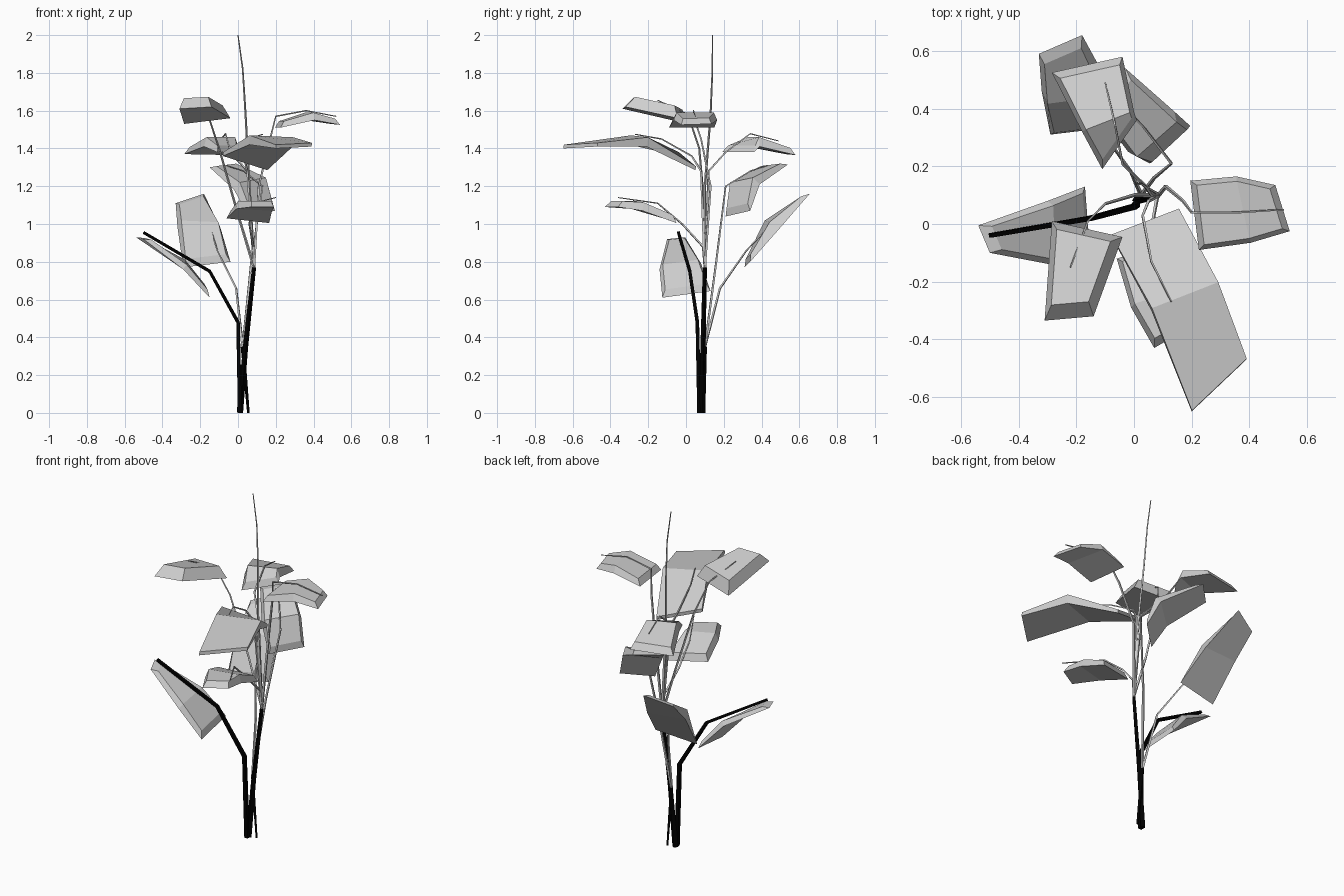
import bpy
import bmesh
from mathutils import Vector

cube = bpy.data.objects.get("Cube")
if cube:
    bpy.data.objects.remove(cube, do_unlink=True)


def make_material(name, value):
    mat = bpy.data.materials.new(name)
    mat.use_nodes = True
    colour = (value, value, value, 1)
    mat.diffuse_color = colour
    mat.node_tree.nodes["Principled BSDF"].inputs["Base Color"].default_value = colour
    return mat


pale_grey = make_material("pale grey", .62)
black = make_material("black", 0)


def leaf(name, ribs, inset=.2, lift=.04, end_lift=.8):
    """Folded slab: each rib is a (left, right) pair of rim points, inner rib first.
    The upper plate is the rim drawn inwards and raised along the leaf's normal."""
    ribs = [[Vector(p) for p in rib] for rib in ribs]
    first, last = ribs[0], ribs[-1]
    normal = (last[1] - first[0]).cross(last[0] - first[1]).normalized()
    if normal.z < 0:
        normal.negate()
    centre = sum((p for rib in ribs for p in rib), Vector()) / (2 * len(ribs))
    bm = bmesh.new()
    lower, upper = [], []
    for rib in ribs:
        is_end = rib is first or rib is last
        target = centre if is_end else (rib[0] + rib[1]) / 2
        raised = normal * lift * (end_lift if is_end else 1)
        lower.append([bm.verts.new(p) for p in rib])
        upper.append([bm.verts.new(p.lerp(target, inset) + raised) for p in rib])
    # Plates and side walls between neighbouring ribs
    for i in range(len(ribs) - 1):
        for layer in (lower, upper):
            bm.faces.new((*layer[i], *reversed(layer[i + 1])))
        for side in (0, 1):
            bm.faces.new((lower[i][side], lower[i + 1][side],
                          upper[i + 1][side], upper[i][side]))
    # End walls
    for i in (0, -1):
        bm.faces.new((*lower[i], *reversed(upper[i])))
    bmesh.ops.recalc_face_normals(bm, faces=bm.faces)
    mesh = bpy.data.meshes.new(name)
    bm.to_mesh(mesh)
    bm.free()
    mesh.materials.append(pale_grey)
    obj = bpy.data.objects.new(name, mesh)
    bpy.context.collection.objects.link(obj)


def stem(name, points, start, end, mat):
    """Four-sided tube through the points, tapering from start to end radius."""
    curve = bpy.data.curves.new(name, "CURVE")
    curve.dimensions = "3D"
    curve.bevel_depth = 1
    curve.bevel_resolution = 0
    curve.use_fill_caps = True
    spline = curve.splines.new("POLY")
    spline.points.add(len(points) - 1)
    for i, (point, co) in enumerate(zip(spline.points, points)):
        point.co = (*co, 1)
        point.radius = start + (end - start) * i / (len(points) - 1)
    curve.materials.append(mat)
    obj = bpy.data.objects.new(name, curve)
    bpy.context.collection.objects.link(obj)
    bpy.ops.object.select_all(action="DESELECT")
    obj.select_set(True)
    bpy.context.view_layer.objects.active = obj
    bpy.ops.object.convert(target="MESH")
    for face in obj.data.polygons:
        face.use_smooth = False


# Woody stems
fork = (.085, .1, .77)
split = (.025, .1, .35)
stem("trunk", [(.01, .085, 0), (.04, .09, .35), fork], .017, .011, black)
stem("side_branch", [(.01, .07, 0), (0, .06, .48), (-.15, .02, .75), (-.5, -.04, .955)],
     .015, .01, black)
stem("back_trunk", [(.055, .095, 0), split], .007, .011, black)

# Thin leaf stalks
stalks = {
    "top_shoot": [fork, (.06, .1, 1.2), (.04, .13, 1.58), (.025, .14, 1.82), (0, .14, 2)],
    "front_right_stalk": [fork, (0, .1, 1.05), (-.1, .07, 1.4), (-.16, .01, 1.58),
                          (-.22, -.15, 1.655)],
    "front_stalk": [fork, (.05, .08, 1.28), (.03, .03, 1.36), (.06, -.13, 1.45),
                    (.13, -.27, 1.475)],
    "low_front_stalk": [fork, (.08, .09, .88), (.06, -.02, 1), (.08, -.15, 1.11),
                        (.2, -.36, 1.14)],
    "left_stalk": [fork, (.11, .13, 1.2), (.17, .08, 1.45), (.2, .04, 1.57),
                   (.36, .04, 1.6), (.52, .05, 1.57)],
    "back_stalk": [fork, (.05, .12, 1.28), (-.04, .21, 1.38), (-.065, .34, 1.478),
                   (-.1, .49, 1.44)],
    "back_left_stalk": [split, (.07, .16, .8), (.13, .21, 1.2), (.03, .34, 1.28),
                        (-.06, .43, 1.31)],
    "low_back_stalk": [split, (-.01, .18, .66), (-.11, .32, .86), (-.18, .54, 1.09)],
}
for name, path in stalks.items():
    stem(name, path, .008, .003, pale_grey)

# Leaves
leaf("front_leaf", [((-.08, -.04, 1.36), (.155, .05, 1.285)),
                    ((.06, -.3, 1.42), (.29, -.21, 1.41)),
                    ((.2, -.65, 1.4), (.39, -.47, 1.41))], 0, .05, .4)
leaf("front_right_leaf", [((-.285, .01, 1.53), (-.04, -.045, 1.56)),
                          ((-.31, -.335, 1.61), (-.14, -.32, 1.62))], .24, .065, 1)
leaf("low_right_leaf", [((-.15, -.125, .61), (-.17, .13, .645)),
                        ((-.29, -.14, .76), (-.3, .08, .79)),
                        ((-.5, -.1, .92), (-.54, -.005, .93))], .15, .03)
leaf("back_leaf", [((-.11, .19, 1.38), (.01, .36, 1.38)),
                   ((-.18, .32, 1.41), (.0, .39, 1.41)),
                   ((-.285, .525, 1.37), (-.04, .58, 1.365))], .16, .05, .7)
leaf("low_back_leaf", [((-.29, .31, .77), (-.04, .34, .8)),
                       ((-.32, .46, .98), (-.09, .49, .97)),
                       ((-.33, .59, 1.11), (-.18, .655, 1.16))], .15, .06, .4)
leaf("back_left_leaf", [((.055, .21, 1.04), (.195, .34, 1.07)),
                        ((-.02, .25, 1.18), (.14, .39, 1.21)),
                        ((-.15, .42, 1.3), (-.03, .54, 1.315))], .14, .05, .6)
leaf("left_leaf", [((.195, .15, 1.51), (.225, -.09, 1.51)),
                   ((.355, .165, 1.55), (.405, -.065, 1.55)),
                   ((.49, .135, 1.53), (.54, -.025, 1.525))], .14, .04)
leaf("low_front_leaf", [((-.06, -.12, 1.03), (.165, -.05, 1.005)),
                        ((-.01, -.29, 1.08), (.18, -.23, 1.07)),
                        ((.07, -.43, 1.09), (.19, -.36, 1.09))], .14, .045)
